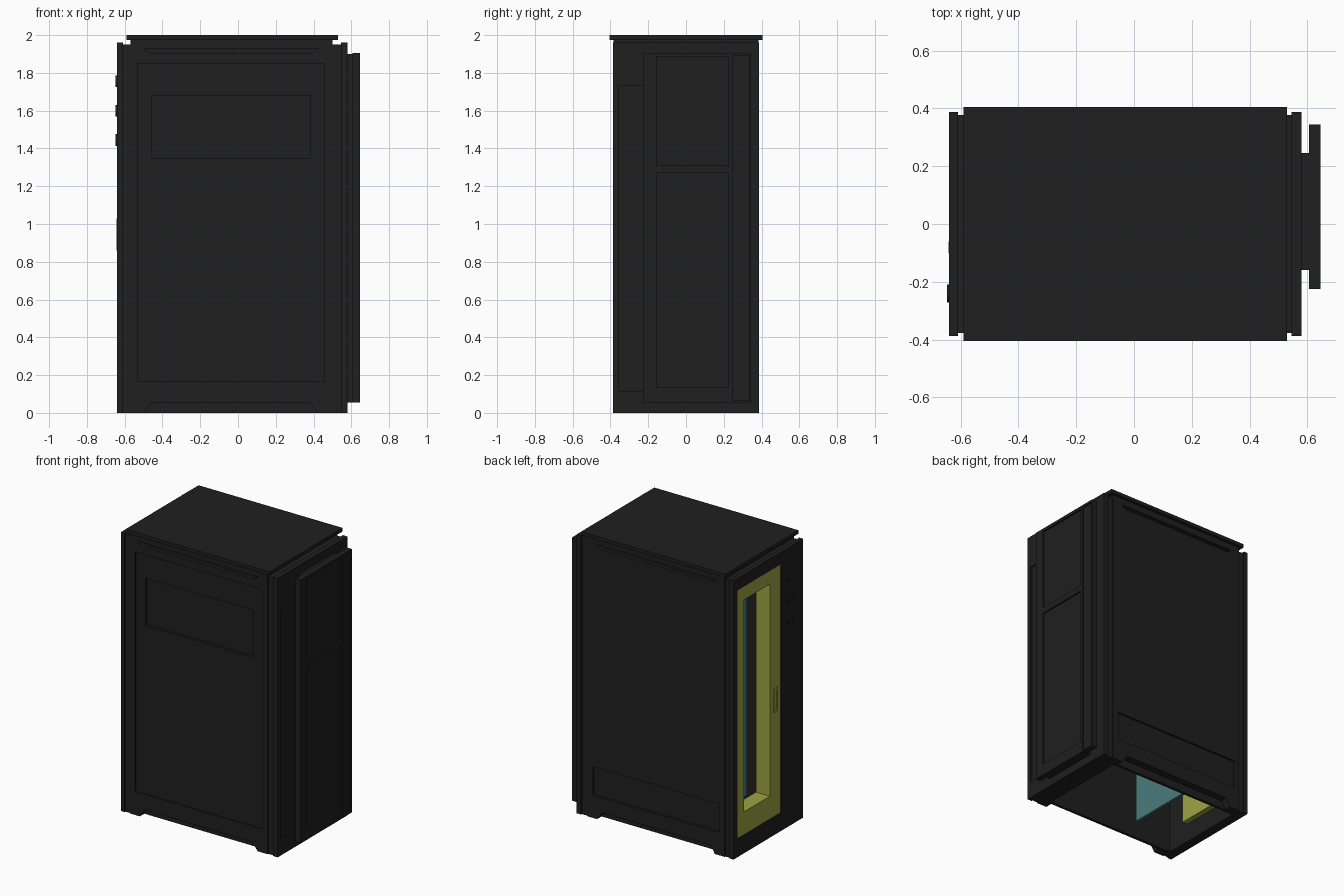
import bpy, bmesh, math
from mathutils import Vector, Matrix

if "Cube" in bpy.data.objects:
    bpy.data.objects.remove(bpy.data.objects["Cube"])


def material(name, rgb):
    m = bpy.data.materials.new(name)
    m.diffuse_color = (*rgb, 1)
    m.use_nodes = True
    m.node_tree.nodes["Principled BSDF"].inputs["Base Color"].default_value = m.diffuse_color
    return m


DARK = material("dark_metal", (0.014, 0.014, 0.014))
YELLOW = material("yellow_trim", (0.34, 0.37, 0.055))
TEAL = material("teal_panel", (0.07, 0.2, 0.2))


def finish(name, bm, mat):
    bmesh.ops.recalc_face_normals(bm, faces=bm.faces)
    me = bpy.data.meshes.new(name)
    bm.to_mesh(me)
    bm.free()
    ob = bpy.data.objects.new(name, me)
    bpy.context.collection.objects.link(ob)
    me.materials.append(mat)
    return ob


def box(name, x, y, z, mat=DARK):
    """Box from (min, max) ranges on each axis."""
    bm = bmesh.new()
    bmesh.ops.create_cube(bm, size=1)
    for v in bm.verts:
        v.co = Vector([(r[0] + r[1]) / 2 + c * (r[1] - r[0]) for r, c in zip((x, y, z), v.co)])
    return finish(name, bm, mat)


def prism(name, pts, y, mat=DARK):
    """Profile in x/z extruded along y."""
    bm = bmesh.new()
    f = bm.faces.new([bm.verts.new((px, y[0], pz)) for px, pz in pts])
    r = bmesh.ops.extrude_face_region(bm, geom=[f])
    for v in r["geom"]:
        if isinstance(v, bmesh.types.BMVert):
            v.co.y = y[1]
    return finish(name, bm, mat)


def cut(ob, cutter):
    """Subtract the cutter, then remove it."""
    mod = ob.modifiers.new("cut", "BOOLEAN")
    mod.object, mod.operation, mod.solver = cutter, "DIFFERENCE", "EXACT"
    dg = bpy.context.evaluated_depsgraph_get()
    me = bpy.data.meshes.new_from_object(ob.evaluated_get(dg))
    ob.modifiers.clear()
    ob.data = me
    bpy.data.objects.remove(cutter)


def cut_box(ob, x, y, z):
    cut(ob, box("cutter", x, y, z))


# Hollow cabinet, open below and towards the display window
body = box("cabinet_body", (-0.57, 0.50), (-0.385, 0.385), (0, 1.975))
cut_box(body, (-0.7, 0.44), (-0.315, 0.315), (-0.1, 1.92))
for s in (-1, 1):
    def depth(d):
        return tuple(sorted((s * (0.385 - d), s * 0.5)))
    # plinth recess and upper handhold slot on both long sides
    cut(body, prism("cutter", [(-0.5, -0.01), (0.43, -0.01), (0.38, 0.055), (-0.46, 0.055)], depth(0.05)))
    cut(body, prism("cutter", [(-0.46, 1.905), (0.385, 1.905), (0.43, 1.93), (-0.505, 1.93)], depth(0.025)))
# poster recess with inner window on the front, service hatch on the back
cut_box(body, (-0.53, 0.455), (-0.5, -0.377), (0.165, 1.85))
cut_box(body, (-0.455, 0.38), (-0.5, -0.36), (1.35, 1.68))
cut_box(body, (-0.53, 0.455), (0.37, 0.5), (0.16, 0.36))

# Overhanging lid
box("lid", (-0.59, 0.53), (-0.405, 0.405), (1.975, 2.0))

# Door frame around the display, a groove strip behind an outer face
WIN_Y, WIN_Z = (-0.14, 0.34), (0.13, 1.875)
for name, x, hy, top in (("door_seal", (-0.61, -0.57), 0.378, 1.95),
                         ("door_frame", (-0.64, -0.61), 0.387, 1.96)):
    ob = box(name, x, (-hy, hy), (0, top))
    cut_box(ob, (-0.8, -0.4), WIN_Y, WIN_Z)

# Yellow window surround
trim = box("window_surround", (-0.638, -0.53), WIN_Y, WIN_Z, YELLOW)
cut_box(trim, (-0.8, -0.4), (-0.02, 0.265), (0.29, 1.78))

# Display panel inside
box("display_panel", (-0.275, -0.255), (-0.285, 0.314), (0.1, 1.9), TEAL)

# Door handle with a finger slot
handle = box("door_handle", (-0.643, -0.636), (-0.1, -0.06), (0.86, 1.03), YELLOW)
cut_box(handle, (-0.66, -0.640), (-0.092, -0.068), (0.88, 1.01))

# Round buttons on the door frame
for z in (1.445, 1.60, 1.755):
    bm = bmesh.new()
    bmesh.ops.create_cone(bm, cap_ends=True, segments=24, radius1=0.031, radius2=0.031, depth=0.014,
                          matrix=Matrix.Translation((-0.641, -0.24, z)) @ Matrix.Rotation(math.pi / 2, 4, "Y"))
    finish("button", bm, DARK)

# Rear wall strips
box("rear_seal", (0.50, 0.545), (-0.378, 0.378), (0, 1.95))
rear = box("rear_frame", (0.545, 0.58), (-0.387, 0.387), (0, 1.96))
cut_box(rear, (0.57, 0.7), (-0.355, -0.17), (0.115, 1.73))

# Rear unit: neck and plate with recessed panels
box("rear_neck", (0.58, 0.605), (-0.16, 0.245), (0.055, 1.9))
plate = box("rear_plate", (0.605, 0.645), (-0.225, 0.345), (0.055, 1.905))
for y, z in (((-0.155, 0.225), (1.31, 1.885)), ((-0.155, 0.225), (0.135, 1.27)), ((0.245, 0.335), (0.065, 1.89))):
    cut_box(plate, (0.633, 0.7), y, z)
